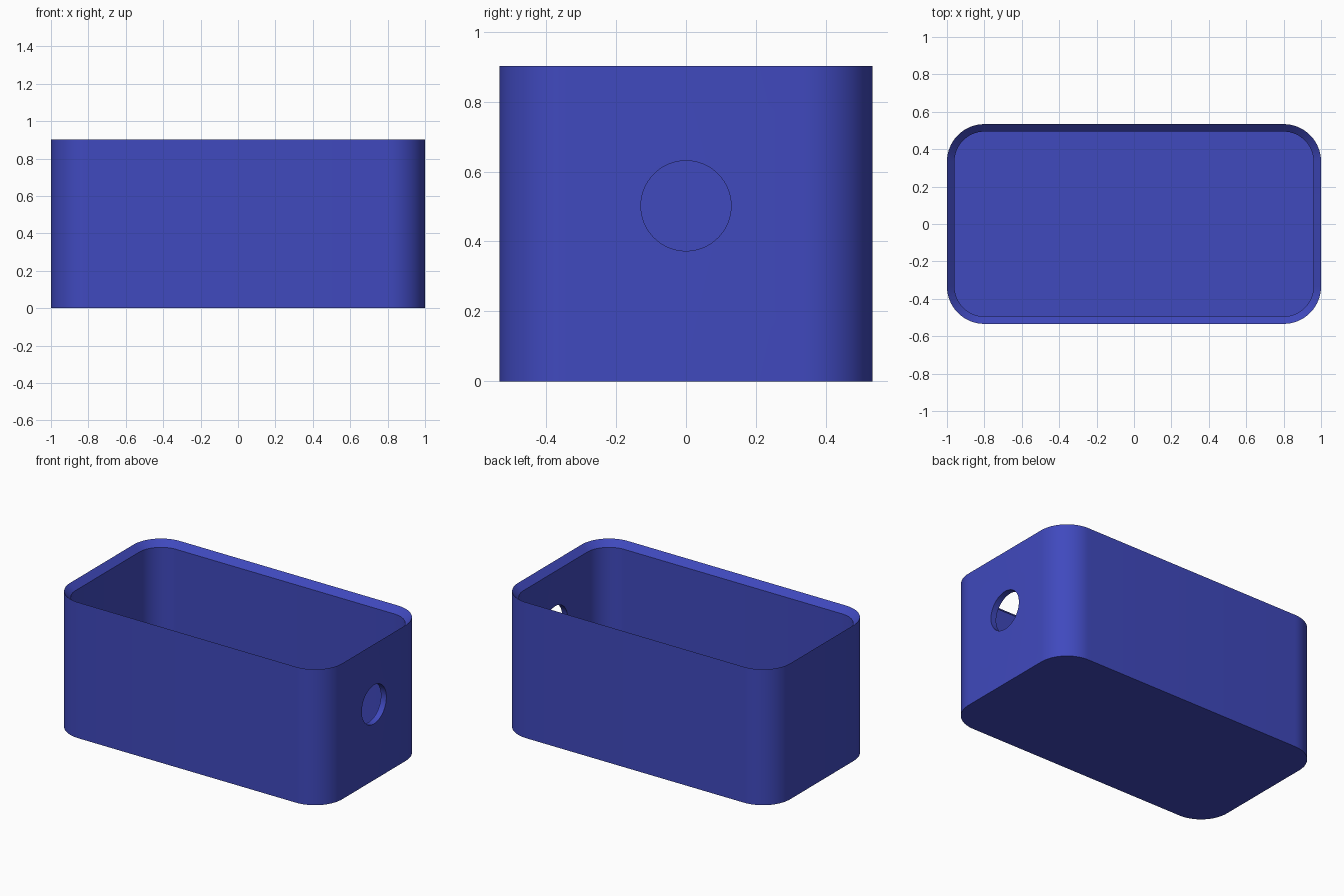
import bpy, bmesh, math

if "Cube" in bpy.data.objects:
    bpy.data.objects.remove(bpy.data.objects["Cube"])

LENGTH, WIDTH, HEIGHT = 2.0, 1.068, 0.902
RADIUS, WALL, FLOOR = 0.2, 0.04, 0.04
SEGMENTS = 16

blue = bpy.data.materials.new("indigo blue")
blue.diffuse_color = (0.051, 0.067, 0.515, 1)
blue.use_nodes = True
blue.node_tree.nodes["Principled BSDF"].inputs["Base Color"].default_value = blue.diffuse_color


def ring(bm, inset, z):
    """Rounded rectangle of vertices, counter-clockwise."""
    r = RADIUS - inset
    cx, cy = LENGTH / 2 - RADIUS, WIDTH / 2 - RADIUS
    verts = []
    for k, (sx, sy) in enumerate([(1, 1), (-1, 1), (-1, -1), (1, -1)]):
        for i in range(SEGMENTS + 1):
            a = math.pi / 2 * (k + i / SEGMENTS)
            verts.append(bm.verts.new((sx * cx + r * math.cos(a),
                                       sy * cy + r * math.sin(a), z)))
    return verts


# Open box: outer wall, bevelled inner rim, inner wall, floor
bm = bmesh.new()
rings = [ring(bm, 0, 0), ring(bm, 0, HEIGHT),
         ring(bm, WALL, HEIGHT - WALL), ring(bm, WALL, FLOOR)]
for lower, upper in zip(rings, rings[1:]):
    n = len(lower)
    for i in range(n):
        j = (i + 1) % n
        bm.faces.new((lower[i], lower[j], upper[j], upper[i]))
bm.faces.new(rings[0][::-1])
bm.faces.new(rings[-1])
bmesh.ops.recalc_face_normals(bm, faces=bm.faces)
mesh = bpy.data.meshes.new("open_box")
bm.to_mesh(mesh)
bm.free()
box = bpy.data.objects.new("open_box", mesh)
bpy.context.collection.objects.link(box)
mesh.materials.append(blue)

# Round hole through the right end wall
bpy.ops.mesh.primitive_cylinder_add(vertices=64, radius=0.129, depth=0.3,
                                    location=(LENGTH / 2, 0, 0.502),
                                    rotation=(0, math.pi / 2, 0))
cutter = bpy.context.object
cutter.name = "hole_cutter"
cutter.hide_render = True
cutter.data.materials.append(blue)

cut = box.modifiers.new("hole", 'BOOLEAN')
cut.operation = 'DIFFERENCE'
cut.solver = 'EXACT'
cut.object = cutter
bpy.ops.object.select_all(action='DESELECT')
box.select_set(True)
bpy.context.view_layer.objects.active = box
bpy.ops.object.modifier_apply(modifier=cut.name)
bpy.data.objects.remove(cutter)

bpy.ops.object.shade_smooth_by_angle(angle=math.radians(30))
